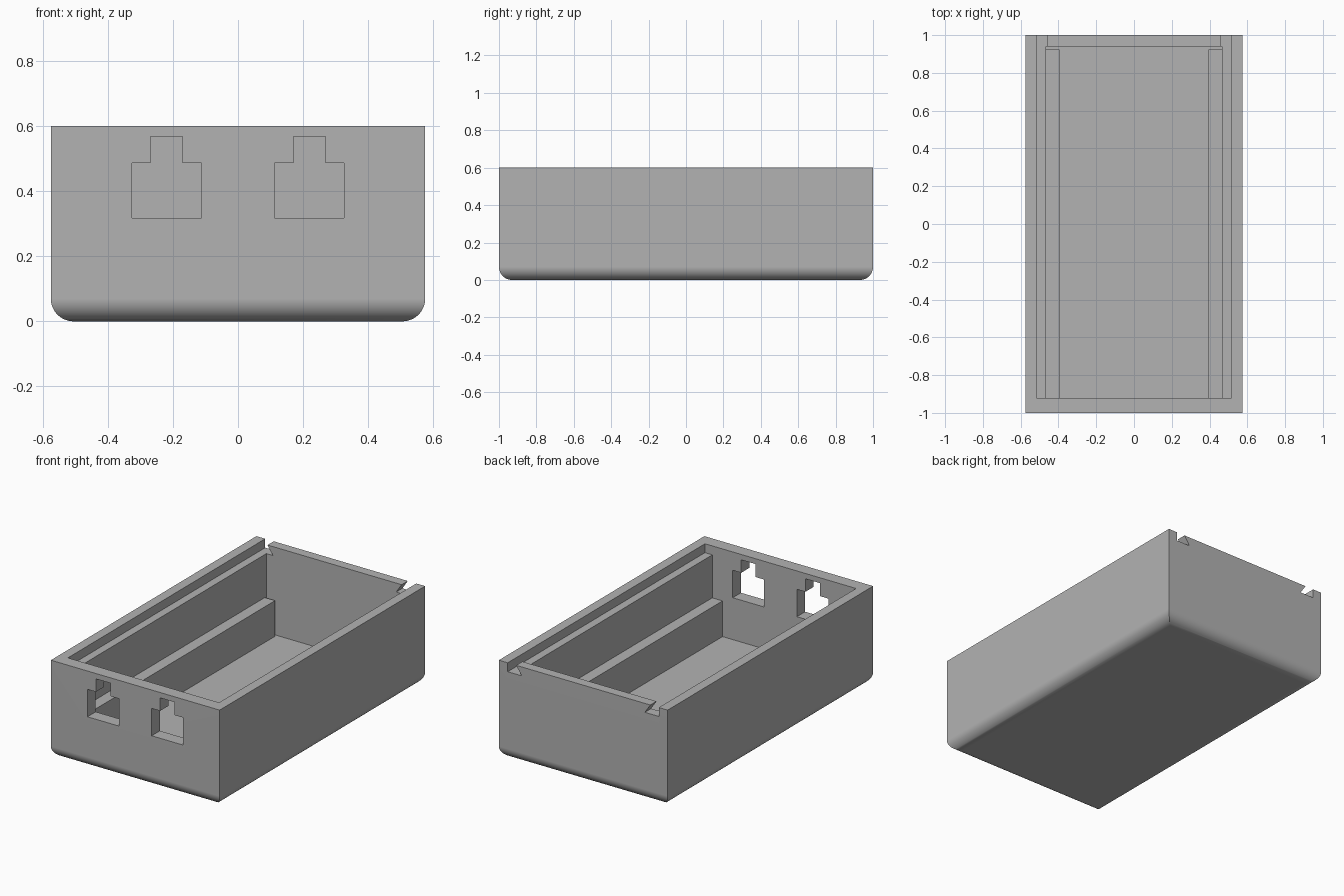
import bpy
import bmesh

cube = bpy.data.objects.get("Cube")
if cube:
    bpy.data.objects.remove(cube, do_unlink=True)

# One plain grey for every part
GREY = (0.45, 0.45, 0.45, 1)
grey = bpy.data.materials.new("plain grey")
grey.use_nodes = True
grey.diffuse_color = GREY
grey.node_tree.nodes["Principled BSDF"].inputs["Base Color"].default_value = GREY


def prism(name, profile, y0, y1):
    """Extrude an x-z outline from y0 to y1."""
    bm = bmesh.new()
    face = bm.faces.new([bm.verts.new((x, y0, z)) for x, z in profile])
    new = bmesh.ops.extrude_face_region(bm, geom=[face])["geom"]
    verts = [v for v in new if isinstance(v, bmesh.types.BMVert)]
    bmesh.ops.translate(bm, verts=verts, vec=(0, y1 - y0, 0))
    bmesh.ops.recalc_face_normals(bm, faces=bm.faces)
    mesh = bpy.data.meshes.new(name)
    bm.to_mesh(mesh)
    bm.free()
    mesh.materials.append(grey)
    obj = bpy.data.objects.new(name, mesh)
    bpy.context.collection.objects.link(obj)
    return obj


def box(name, x0, x1, y0, y1, z0, z1):
    return prism(name, [(x0, z0), (x1, z0), (x1, z1), (x0, z1)], y0, y1)


def apply_modifiers(obj):
    bpy.ops.object.select_all(action="DESELECT")
    obj.select_set(True)
    bpy.context.view_layer.objects.active = obj
    for mod in list(obj.modifiers):
        bpy.ops.object.modifier_apply(modifier=mod.name)


def cut(obj, cutter):
    mod = obj.modifiers.new("cut", "BOOLEAN")
    mod.operation = "DIFFERENCE"
    mod.solver = "EXACT"
    mod.object = cutter
    apply_modifiers(obj)
    bpy.data.objects.remove(cutter, do_unlink=True)


W, H = 0.575, 0.6
FRONT, BACK = -0.92, 0.94
FLOOR, LEDGE = 0.06, 0.545

# Case body with rounded bottom edges
case = box("case", -W, W, -1, 1, 0, H)
bm = bmesh.new()
bm.from_mesh(case.data)
bottom = [e for e in bm.edges if all(v.co.z < 0.01 for v in e.verts)]
bmesh.ops.bevel(bm, geom=bottom, offset=0.07, segments=12, profile=0.5, affect="EDGES")
bm.to_mesh(case.data)
bm.free()

# Inner cavity
cut(case, box("cavity_cutter", -0.465, 0.465, FRONT, BACK, FLOOR, 0.8))

for side in (-1, 1):
    # Lid channel: ledge along the side, undercut slot through the back wall
    channel = [(0.515, LEDGE), (0.42, LEDGE), (0.457, H), (0.457, 0.7), (0.515, 0.7)]
    cut(case, prism("channel_cutter", [(side * x, z) for x, z in channel], FRONT, 1.1))

    # Stepped window through the front wall
    c = side * 0.219
    half = [(0.107, 0.318), (0.107, 0.487), (0.049, 0.487), (0.049, 0.567)]
    outline = [(c + x, z) for x, z in half] + [(c - x, z) for x, z in reversed(half)]
    cut(case, prism("window_cutter", outline, -1.1, -0.85))

    # Support rail along the cavity wall
    x0, x1 = sorted((side * 0.395, side * 0.48))
    box("left_rail" if side > 0 else "right_rail", x0, x1, -0.94, 0.925, 0.05, 0.28)

# Smooth rounding, crisp edges, flat walls
bpy.ops.object.select_all(action="DESELECT")
case.select_set(True)
bpy.context.view_layer.objects.active = case
bpy.ops.object.shade_smooth_by_angle(angle=0.5)
weighted = case.modifiers.new("flat walls", "WEIGHTED_NORMAL")
weighted.keep_sharp = True
